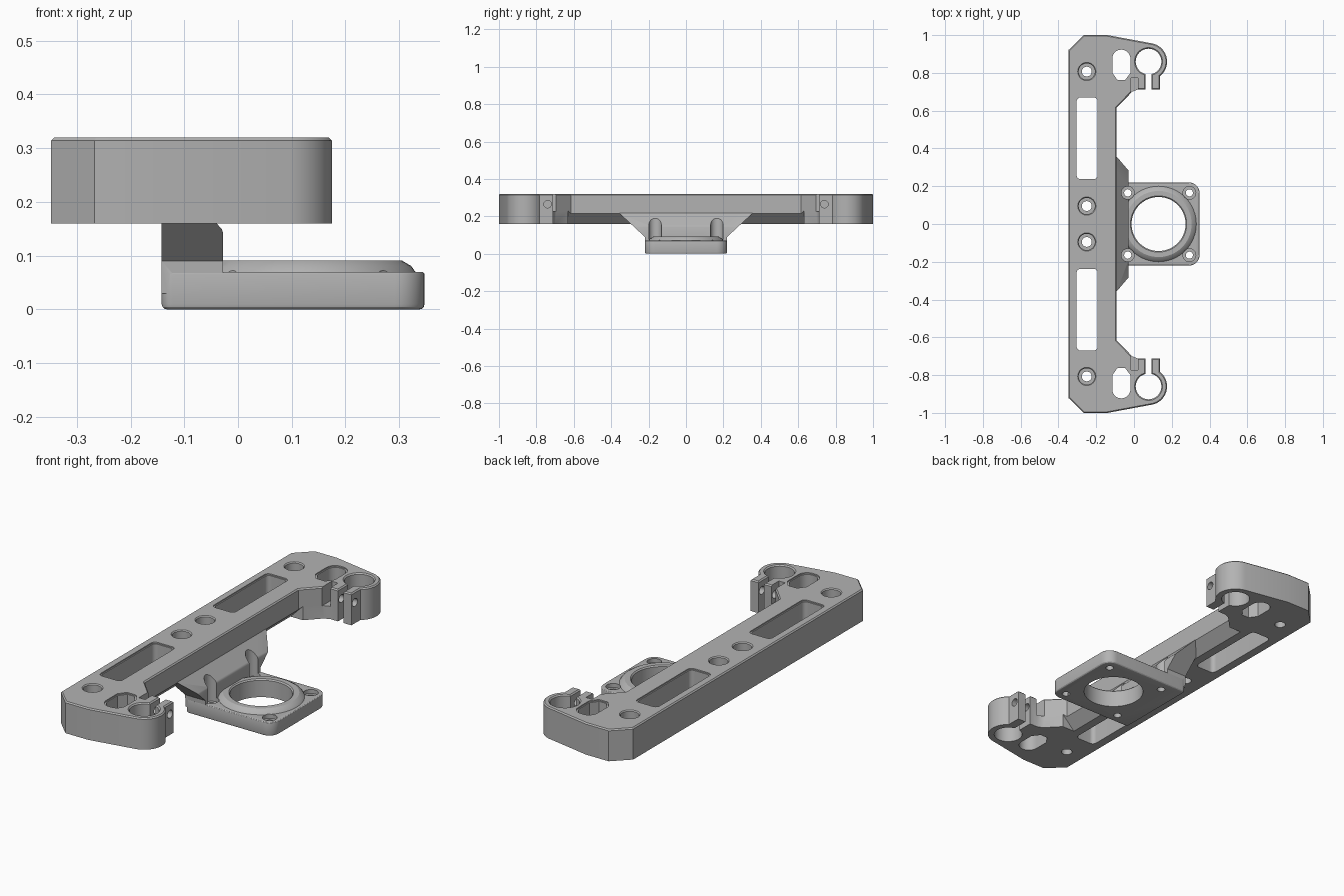
import bpy, bmesh, math
from mathutils import Vector

cube = bpy.data.objects.get("Cube")
if cube:
    bpy.data.objects.remove(cube, do_unlink=True)

grey = bpy.data.materials.new("satin grey")
grey.use_nodes = True
tone = (0.45, 0.45, 0.45, 1)
grey.diffuse_color = tone
grey.node_tree.nodes["Principled BSDF"].inputs["Base Color"].default_value = tone


def arc(cx, cy, r, start, end, steps=24):
    angles = [math.radians(start + (end - start) * i / steps) for i in range(steps + 1)]
    return [(cx + r * math.cos(a), cy + r * math.sin(a)) for a in angles]


def rounded_rect(x0, x1, y0, y1, r_left, r_right):
    return (arc(x1 - r_right, y1 - r_right, r_right, 0, 90, 8)
            + arc(x0 + r_left, y1 - r_left, r_left, 90, 180, 8)
            + arc(x0 + r_left, y0 + r_left, r_left, 180, 270, 8)
            + arc(x1 - r_right, y0 + r_right, r_right, 270, 360, 8))


def finish(name, bm):
    bmesh.ops.recalc_face_normals(bm, faces=bm.faces)
    mesh = bpy.data.meshes.new(name)
    bm.to_mesh(mesh)
    bm.free()
    mesh.materials.append(grey)
    obj = bpy.data.objects.new(name, mesh)
    bpy.context.collection.objects.link(obj)
    return obj


def prism(name, points, z0, z1, top=0, bottom=0, segments=1):
    """Extrude an outline upwards, with optional bevels on its rims."""
    bm = bmesh.new()
    base = bm.faces.new([bm.verts.new((x, y, z0)) for x, y in points])
    grown = bmesh.ops.extrude_face_region(bm, geom=[base])["geom"]
    bmesh.ops.translate(bm, vec=(0, 0, z1 - z0),
                        verts=[v for v in grown if isinstance(v, bmesh.types.BMVert)])
    for z, width in ((z1, top), (z0, bottom)):
        if width:
            rim = [e for e in bm.edges if all(abs(v.co.z - z) < 1e-5 for v in e.verts)]
            bmesh.ops.bevel(bm, geom=rim, offset=width, segments=segments,
                            profile=0.5, affect='EDGES')
    return finish(name, bm)


def lathe(name, x, y, profile, sides=48):
    """Solid of revolution about a vertical axis, from (radius, z) pairs."""
    bm = bmesh.new()
    rings = [[bm.verts.new((px, py, z)) for px, py in arc(x, y, r, 0, 360, sides)[:-1]]
             for r, z in profile]
    bm.faces.new(rings[0])
    bm.faces.new(rings[-1])
    for low, high in zip(rings, rings[1:]):
        for i in range(sides):
            j = (i + 1) % sides
            bm.faces.new((low[i], low[j], high[j], high[i]))
    return finish(name, bm)


def combine(target, tool, operation='DIFFERENCE'):
    mod = target.modifiers.new("join", 'BOOLEAN')
    mod.operation = operation
    mod.solver = 'EXACT'
    mod.object = tool
    bpy.context.view_layer.objects.active = target
    bpy.ops.object.modifier_apply(modifier=mod.name)
    bpy.data.objects.remove(tool, do_unlink=True)


BOTTOM, TOP, RIM = 0.16, 0.32, 0.006

# Beam outline, with a split clamp at each end
half = [(-0.348, 0.92), (-0.267, 1.0), (-0.14, 1.0)]
half += arc(0.077, 0.86, 0.098, 78, -52)
half += [(0.137, 0.712), (0.092, 0.712)]
half += arc(0.077, 0.86, 0.068, -77, 257, 40)
half += [(0.062, 0.712), (0.02, 0.712), (-0.01, 0.70), (-0.092, 0.615)]
beam = prism("clamp_beam", half + [(x, -y) for x, y in reversed(half)], BOTTOM, TOP, top=RIM)


def pocket(outline):
    """Through opening with a small chamfer at the top."""
    cx = sum(p[0] for p in outline) / len(outline)
    cy = sum(p[1] for p in outline) / len(outline)
    combine(beam, prism("cutter", outline, 0.1, 0.4))
    wide = [(x + math.copysign(RIM, x - cx), y + math.copysign(RIM, y - cy)) for x, y in outline]
    combine(beam, prism("cutter", wide, TOP - RIM, 0.4))


for side in (1, -1):
    # Long windows and oval openings
    ys = sorted((0.237 * side, 0.67 * side))
    pocket(rounded_rect(-0.304, -0.192, *ys, 0.022, 0.022))
    oval = (arc(-0.067, 0.875, 0.048, 0, 180, 16)
            + [(-0.115, 0.80), (-0.087, 0.762), (-0.047, 0.762), (-0.019, 0.80)])
    pocket([(x, y * side) for x, y in oval])
    # Counterbored screw holes
    for y in (0.095, 0.807):
        combine(beam, lathe("cutter", -0.25, y * side,
                            [(0.026, 0.1), (0.026, 0.23), (0.043, 0.23), (0.043, TOP - 0.005),
                             (0.053, TOP + 0.005)]))
    # Nut slot and clamp bolt hole
    slot = [(-0.015, 0.66), (0.02, 0.66), (0.02, 0.772), (-0.015, 0.772)]
    combine(beam, prism("cutter", [(x, y * side) for x, y in slot], 0.225, 0.4))
    bolt = lathe("cutter", 0, 0, [(0.02, 0.0), (0.02, 0.2)], 24)
    bolt.rotation_euler.y = math.pi / 2
    bolt.location = (0.005, 0.74 * side, 0.265)
    bpy.context.view_layer.update()
    combine(beam, bolt)

# Sloped relief under the front edge of the beam
relief = prism("cutter", [(-0.157, 0.15), (-0.04, 0.15), (-0.04, 0.267)], -0.63, 0.63)
relief.rotation_euler.x = math.pi / 2
bpy.context.view_layer.update()
combine(beam, relief)

# Lower plate
mount = prism("ring_mount", rounded_rect(-0.142, 0.347, -0.22, 0.22, 0.02, 0.055),
              0, 0.07, top=0.005, bottom=0.01, segments=3)

# Flared leg, sloped on its front shoulder
bm = bmesh.new()
flare = [(0.218, 0.03), (0.22, 0.09), (0.355, 0.215), (0.355, 0.29)]
flare += [(-y, z) for y, z in reversed(flare)]
face = bm.faces.new([bm.verts.new((-0.142, y, z)) for y, z in flare])
grown = bmesh.ops.extrude_face_region(bm, geom=[face])["geom"]
bmesh.ops.translate(bm, vec=(0.114, 0, 0),
                    verts=[v for v in grown if isinstance(v, bmesh.types.BMVert)])
for point, normal in (((-0.092, 0, 0.217), (0.06, 0, 0.055)), ((-0.028, 0, 0.143), (1, 0, 0.35))):
    cut = bmesh.ops.bisect_plane(bm, geom=bm.verts[:] + bm.edges[:] + bm.faces[:],
                                 plane_co=Vector(point), plane_no=Vector(normal).normalized(),
                                 clear_outer=True)
    bmesh.ops.holes_fill(bm, edges=[e for e in bm.edges if e.is_boundary])
combine(mount, finish("leg", bm), 'UNION')

# Raised ring with its bore
CX = 0.13
ring = [(0.2, 0.05), (0.2, 0.07), (0.192, 0.081), (0.175, 0.091)]
combine(mount, lathe("ring", CX, 0, ring, 64), 'UNION')
combine(mount, lathe("cutter", CX, 0, [(0.143, -0.1), (0.143, 0.085), (0.158, 0.1)], 64))

# Corner screw holes, which also groove the leg
for sx in (1, -1):
    for sy in (1, -1):
        combine(mount, lathe("cutter", CX + 0.163 * sx, 0.165 * sy,
                             [(0.019, -0.1), (0.019, 0.05), (0.034, 0.05), (0.034, 0.3)], 32))

# Smooth round walls, crisp corners
for obj in (beam, mount):
    bpy.ops.object.select_all(action='DESELECT')
    obj.select_set(True)
    bpy.context.view_layer.objects.active = obj
    bpy.ops.object.shade_smooth_by_angle(angle=math.radians(25))
